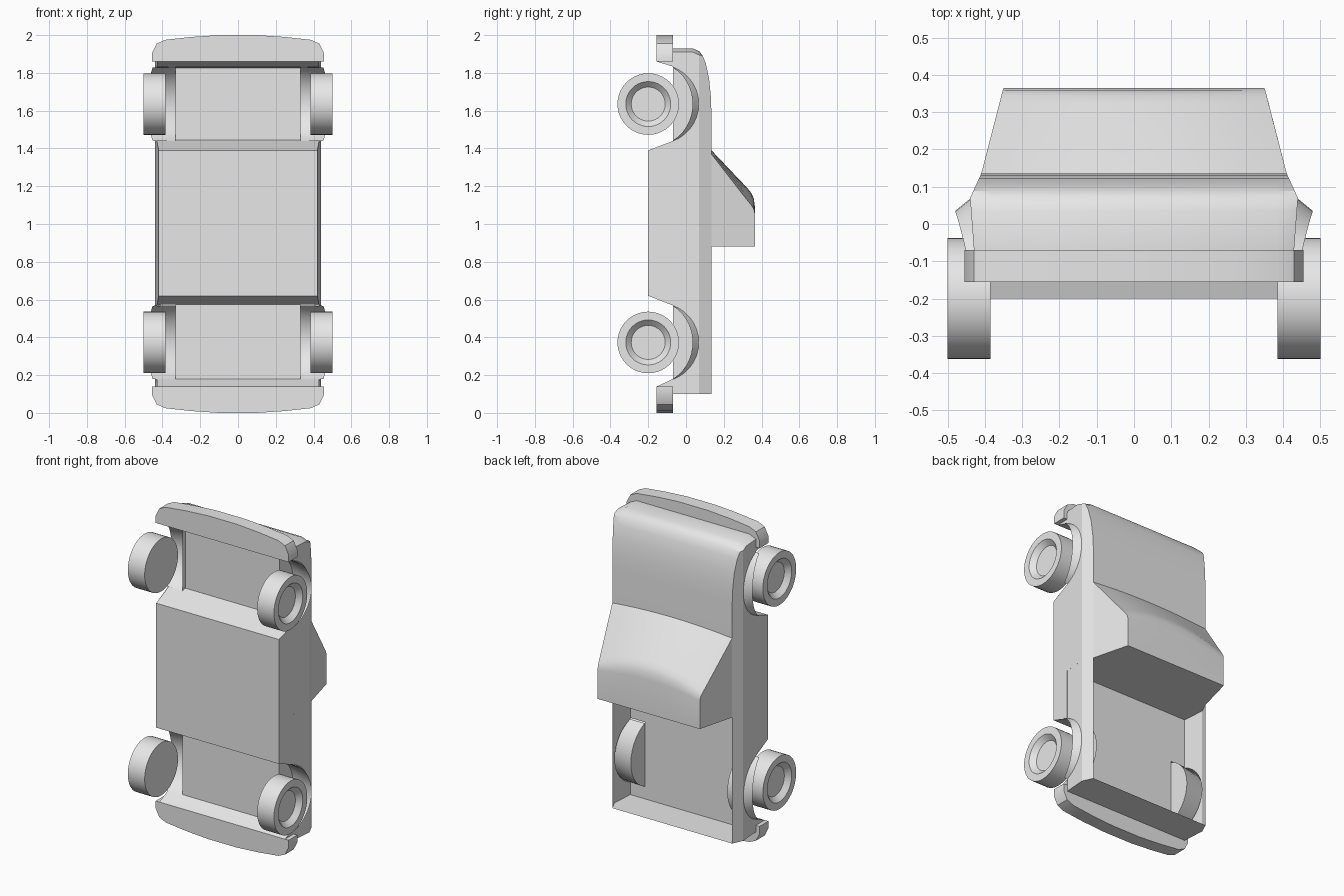
import bpy, bmesh, math

if "Cube" in bpy.data.objects:
    bpy.data.objects.remove(bpy.data.objects["Cube"])

grey = bpy.data.materials.new("light grey")
grey.diffuse_color = (0.8, 0.8, 0.8, 1)
grey.use_nodes = True
grey.node_tree.nodes["Principled BSDF"].inputs["Base Color"].default_value = grey.diffuse_color


def finish(name, faces):
    """Turn a list of faces (each a list of points) into a welded object."""
    bm = bmesh.new()
    for f in faces:
        bm.faces.new([bm.verts.new(p) for p in f])
    bmesh.ops.remove_doubles(bm, verts=bm.verts, dist=0.0005)
    bmesh.ops.recalc_face_normals(bm, faces=bm.faces)
    me = bpy.data.meshes.new(name)
    bm.to_mesh(me)
    bm.free()
    ob = bpy.data.objects.new(name, me)
    bpy.context.collection.objects.link(ob)
    me.materials.append(grey)
    bpy.ops.object.select_all(action='DESELECT')
    ob.select_set(True)
    bpy.context.view_layer.objects.active = ob
    bpy.ops.object.shade_smooth_by_angle(angle=math.radians(28))
    return ob


def grid(rows):
    return [[a[i], a[i + 1], b[i + 1], b[i]]
            for a, b in zip(rows, rows[1:]) for i in range(len(a) - 1)]


def strip(profile):
    """Sheet spanning the width along a (y, z, half width) path."""
    return grid([[(-w, y, z), (w, y, z)] for y, z, w in profile])


def prism(outline, axis, lo, hi):
    def pt(p, d):
        return (d, p[0], p[1]) if axis == 'x' else (p[0], d, p[1])
    a, b = [pt(p, lo) for p in outline], [pt(p, hi) for p in outline]
    return [a, b[::-1]] + [[a[i - 1], a[i], b[i], b[i - 1]] for i in range(len(a))]


def side_x(y):
    """Half width of the body at height y."""
    return 0.44 + (y - 0.07) * (0.074 if y < 0.07 else -0.46)


REAR, FRONT = 0.373, 1.635          # axle positions
ANG = [math.radians(-70 + 10 * i) for i in range(15)]


def arch(zc):
    return [(-0.14 + 0.208 * math.cos(a), zc + 0.208 * math.sin(a)) for a in ANG]


def lip(zc, s):
    pts = []
    for a in ANG:
        k = (math.cos(a) - math.cos(ANG[0])) / (1 - math.cos(ANG[0]))
        r = 0.206 - 0.031 * k
        pts.append((s * (0.452 + 0.028 * k), -0.14 + r * math.cos(a), zc + r * math.sin(a)))
    return pts


# Body side panels: planar lower panel with arch cutouts, narrower upper band
hood = [(0.135, 0.88), (0.135, 1.58), (0.131, 1.68), (0.122, 1.77), (0.105, 1.85),
        (0.088, 1.892), (0.07, 1.915), (0.035, 1.93), (-0.07, 1.93)]
corner = [(y, z - 0.02 if z > 1.9 else z) for y, z in hood]
lower = ([(0.07, 0.1), (-0.07, 0.1)] + arch(REAR) + [(-0.2, 0.62), (-0.2, 1.39)]
         + arch(FRONT) + corner[:5:-1])
upper = [(0.07, 0.1), (0.135, 0.1)] + corner[:7]
body = []
for s in (-1, 1):
    for outline in (lower, upper):
        body.append([(s * side_x(y), y, z) for y, z in outline])

# Hood and nose skin with slightly swept corners
body += grid([[(-side_x(y), y, cz), (-0.385, y, z), (0.385, y, z), (side_x(y), y, cz)]
              for (y, z), (_, cz) in zip(hood, corner)])

# Underside, bed floor, tailgate and wall behind the cab
body += strip([(-0.07, 0.575, 0.43), (-0.2, 0.62, 0.42), (-0.2, 1.39, 0.42),
               (-0.04, 1.445, 0.432)])
body += strip([(-0.07, 0.1, 0.33), (-0.07, 0.575, 0.33)])
body += strip([(-0.07, 0.575, 0.43), (-0.07, 0.88, 0.43), (0.07, 0.88, 0.44), (0.135, 0.88, 0.41)])
body += strip([(-0.07, 0.1, 0.43), (0.07, 0.1, 0.44), (0.135, 0.1, 0.41)])
body += strip([(-0.04, 1.445, 0.33), (-0.04, 1.83, 0.33)])
body += strip([(-0.07, 1.83, 0.43), (-0.07, 1.93, 0.43)])
for s in (-1, 1):
    body.append([(s * 0.33, -0.07, 0.1), (s * 0.43, -0.07, 0.1),
                 (s * 0.43, -0.07, 0.177), (s * 0.33, -0.07, 0.177)])
finish("truck_body", body)

# Flared wheel arches with inner wells
for label, zc in (("rear", REAR), ("front", FRONT)):
    for s, side in ((-1, "left"), (1, "right")):
        outer = [(s * side_x(y), y, z) for y, z in arch(zc)]
        edge = lip(zc, s)
        inner = [(s * 0.33, y, z) for y, z in arch(zc)]
        finish(f"{label}_{side}_wheel_arch", grid([outer, edge, inner]) + [inner])

# Cab: bowed windscreen rolling into the roof, flat sides and back
cab_rows = [(0.135, 1.39, 1.37, 0.41), (0.325, 1.19, 1.125, 0.361), (0.345, 1.165, 1.10, 0.356),
            (0.359, 1.135, 1.08, 0.352), (0.365, 1.09, 1.055, 0.35), (0.365, 0.88, 0.88, 0.35)]
T = [i / 5 - 1 for i in range(11)]
rows = [[(t * w, y, zc - (zc - zs) * t * t) for t in T] for y, zc, zs, w in cab_rows]
cab = grid(rows)
for i, s in ((0, -1), (-1, 1)):
    cab.append([r[i] for r in rows] + [(s * 0.41, 0.135, 0.88)])
cab.append(rows[-1] + [(0.41, 0.135, 0.88), (-0.41, 0.135, 0.88)])
finish("cab", cab)

# Bumpers: curved slabs with a sloping valance up to the body
half = [(0.455, 1.86), (0.455, 1.905), (0.43, 1.955), (0.385, 1.975), (0.25, 1.99), (0.1, 2.0)]
outline = half + [(-x, z) for x, z in reversed(half)]
valance = [(-0.155, 1.86), (-0.07, 1.90), (-0.04, 1.90), (-0.04, 1.825), (-0.085, 1.838)]
for label, flip in (("front", False), ("rear", True)):
    def fz(pts):
        return [(p, 2 - z if flip else z) for p, z in pts]
    finish(label + "_bumper", prism(fz(outline), 'y', -0.155, -0.07))
    link = valance if not flip else [(-0.155, 1.86), (-0.07, 1.90), (-0.07, 1.82), (-0.1, 1.835)]
    finish(label + "_valance", prism(fz(link), 'x', -0.43, 0.43))

# Wheels: lathe profile of (x, radius) with a recessed hub
N = 40
prof = [(0.385, 0.163), (0.5, 0.163), (0.5, 0.119), (0.47, 0.09)]
for label, zc in (("rear", REAR), ("front", FRONT)):
    for s, side in ((-1, "left"), (1, "right")):
        rings = [[(s * x, -0.2 + r * math.cos(2 * math.pi * i / N),
                   zc + r * math.sin(2 * math.pi * i / N)) for i in range(N + 1)] for x, r in prof]
        finish(f"{label}_{side}_wheel", grid(rings) + [rings[0][:-1], rings[-1][:-1]])
